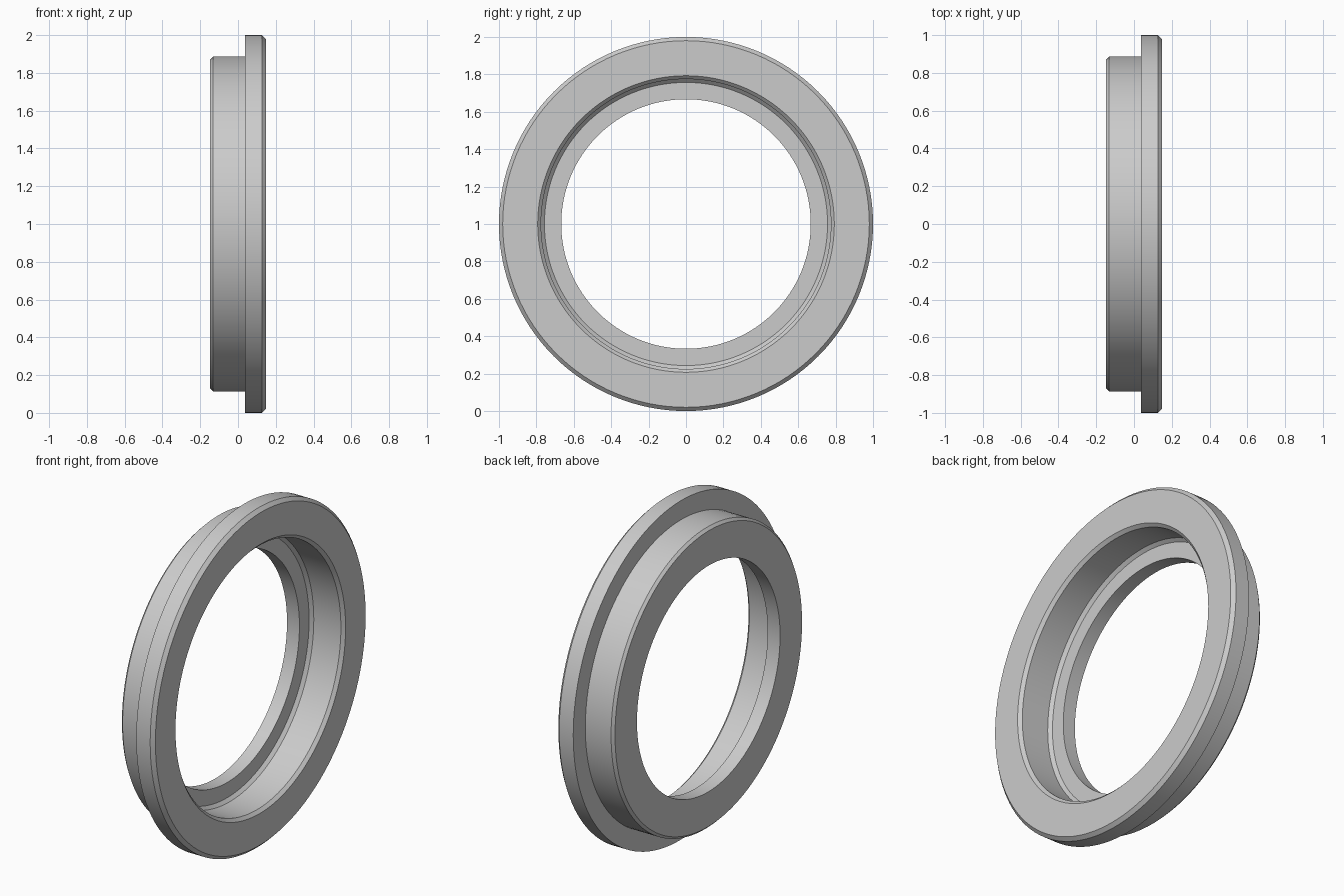
import bpy, bmesh, math

cube = bpy.data.objects.get("Cube")
if cube:
    bpy.data.objects.remove(cube, do_unlink=True)

SEGMENTS = 128

# Plain grey metal
grey = bpy.data.materials.new("grey_metal")
grey.use_nodes = True
colour = (0.6, 0.6, 0.6, 1)
grey.diffuse_color = colour
grey.node_tree.nodes["Principled BSDF"].inputs["Base Color"].default_value = colour

# Cross-section (x along the axis, radius), wound around the solid
profile = [
    (-0.147, 0.667), (-0.147, 0.872), (-0.132, 0.887),   # back face, hub chamfer
    (0.036, 0.887), (0.036, 1.0),                        # shoulder, flange back
    (0.127, 1.0), (0.147, 0.98),                         # rim chamfer
    (0.147, 0.793), (0.129, 0.775),                      # bore mouth chamfer
    (-0.048, 0.775), (-0.066, 0.757), (-0.066, 0.667),   # bore, inner lip
]

# Sweep the closed section around the x axis
bm = bmesh.new()
rings = []
for i in range(SEGMENTS):
    a = math.tau * i / SEGMENTS
    rings.append([bm.verts.new((x, r * math.sin(a), 1 + r * math.cos(a)))
                  for x, r in profile])
for i, ring in enumerate(rings):
    following = rings[(i + 1) % SEGMENTS]
    for j in range(len(profile)):
        k = (j + 1) % len(profile)
        bm.faces.new((ring[j], ring[k], following[k], following[j]))
bmesh.ops.recalc_face_normals(bm, faces=bm.faces)

mesh = bpy.data.meshes.new("flanged_ring")
bm.to_mesh(mesh)
bm.free()
mesh.materials.append(grey)
ring_object = bpy.data.objects.new("flanged_ring", mesh)
bpy.context.collection.objects.link(ring_object)

# Smooth round walls, crisp chamfer edges
bpy.ops.object.select_all(action="DESELECT")
ring_object.select_set(True)
bpy.context.view_layer.objects.active = ring_object
bpy.ops.object.shade_smooth_by_angle(angle=math.radians(30))
